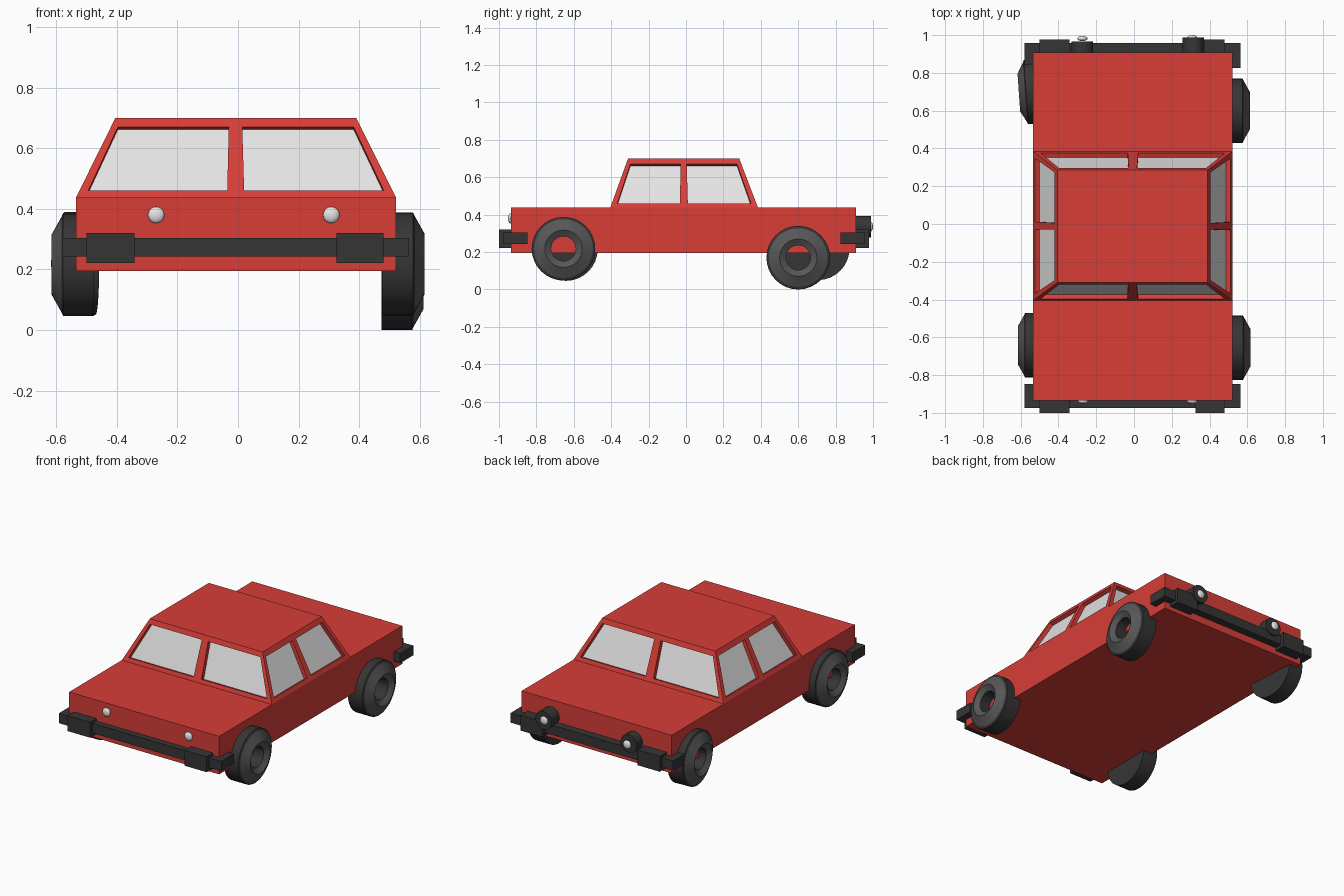
import bpy, bmesh, math
from mathutils import Vector, Matrix

if "Cube" in bpy.data.objects:
    bpy.data.objects.remove(bpy.data.objects["Cube"])


def material(name, r, g, b):
    m = bpy.data.materials.new(name)
    m.diffuse_color = (r, g, b, 1)
    m.use_nodes = True
    m.node_tree.nodes["Principled BSDF"].inputs["Base Color"].default_value = m.diffuse_color
    return m


RED = material("red paint", 0.68, 0.048, 0.039)
DARK = material("dark rubber", 0.036, 0.036, 0.036)
GREY = material("hub grey", 0.095, 0.095, 0.095)
GLASS = material("pale glass", 0.78, 0.78, 0.78)


def finish(name, bm, mats, smooth=False):
    bmesh.ops.recalc_face_normals(bm, faces=bm.faces)
    me = bpy.data.meshes.new(name)
    bm.to_mesh(me)
    bm.free()
    ob = bpy.data.objects.new(name, me)
    bpy.context.collection.objects.link(ob)
    for m in mats:
        me.materials.append(m)
    if smooth:
        bpy.ops.object.select_all(action='DESELECT')
        ob.select_set(True)
        bpy.context.view_layer.objects.active = ob
        bpy.ops.object.shade_smooth_by_angle(angle=math.radians(28))
    return ob


def box(name, lo, hi, mat):
    lo, hi = Vector(lo), Vector(hi)
    bm = bmesh.new()
    bmesh.ops.create_cube(bm, size=1, matrix=Matrix.Translation((lo + hi) / 2)
                          @ Matrix.Diagonal((*(hi - lo), 1)))
    return finish(name, bm, [mat])


# Body shell
X0, X1, ZB, ZT = -0.535, 0.522, 0.195, 0.437
box("body", (X0, -0.935, ZB), (X1, 0.908, ZT), RED)

# Cabin: tapered, with two recessed windows in each wall
low = [Vector(p) for p in ((X0, -0.405, ZT), (X1, -0.405, ZT), (X1, 0.385, ZT), (X0, 0.385, ZT))]
top = [Vector(p) for p in ((-0.405, -0.31, 0.70), (0.39, -0.31, 0.70),
                           (0.39, 0.285, 0.70), (-0.405, 0.285, 0.70))]
bm = bmesh.new()


def quad(points, index=0):
    f = bm.faces.new([bm.verts.new(p) for p in points])
    f.material_index = index


for i in range(4):
    a, b, c, d = low[i], low[(i + 1) % 4], top[(i + 1) % 4], top[i]
    inward = (b - a).cross(d - a).normalized() * -0.025
    m = 0.028 if i % 2 == 0 else 0.038
    us, vs = (0, m, 0.472, 0.526, 1 - m, 1), (0, 0.09, 0.886, 1)
    grid = [[a.lerp(b, u).lerp(d.lerp(c, u), v) for u in us] for v in vs]
    for r in range(3):
        for k in range(5):
            q = [grid[r][k], grid[r][k + 1], grid[r + 1][k + 1], grid[r + 1][k]]
            if r == 1 and k in (1, 3):
                deep = [p + inward for p in q]
                quad(deep, 1)
                for j in range(4):
                    n = (j + 1) % 4
                    quad([q[j], q[n], deep[n], deep[j]])
            else:
                quad(q)
quad(top)
bmesh.ops.remove_doubles(bm, verts=bm.verts, dist=1e-5)
finish("cabin", bm, [RED, GLASS])


# Bumpers: bar, wrapped ends and two pads
def bumper(name, inner, outer, pad, end):
    def piece(part, xa, xb, ya, yb, za, zb):
        box(name + part, (xa, min(ya, yb), za), (xb, max(ya, yb), zb), DARK)
    piece("_bar", -0.58, 0.565, inner, outer, 0.242, 0.304)
    piece("_left_end", -0.58, X0, end, inner, 0.242, 0.304)
    piece("_right_end", X1, 0.565, end, inner, 0.242, 0.304)
    piece("_left_pad", -0.50, -0.342, inner, pad, 0.222, 0.32)
    piece("_right_pad", 0.325, 0.48, inner, pad, 0.222, 0.32)


bumper("front_bumper", -0.935, -0.975, -1.0, -0.847)
bumper("rear_bumper", 0.908, 0.957, 0.978, 0.825)


# Lamps: flattened round lenses, with round housings at the rear
def lens(name, x, y, z):
    bm = bmesh.new()
    bmesh.ops.create_uvsphere(bm, u_segments=20, v_segments=12, radius=1,
                              matrix=Matrix.Translation((x, y, z))
                              @ Matrix.Diagonal((0.027, 0.014, 0.027, 1)))
    finish(name, bm, [GLASS], True)


def housing(name, x, y0, y1, z):
    bm = bmesh.new()
    bmesh.ops.create_cone(bm, cap_ends=True, segments=24, radius1=0.057, radius2=0.057,
                          depth=y1 - y0, matrix=Matrix.Translation((x, (y0 + y1) / 2, z))
                          @ Matrix.Rotation(math.pi / 2, 4, 'X'))
    finish(name, bm, [DARK], True)


lens("left_headlamp", -0.27, -0.938, 0.38)
lens("right_headlamp", 0.308, -0.938, 0.38)
housing("left_tail_housing", -0.273, 0.90, 0.967, 0.336)
housing("right_tail_housing", 0.313, 0.90, 0.988, 0.336)
lens("left_tail_lamp", -0.273, 0.982, 0.336)
lens("right_tail_lamp", 0.308, 0.986, 0.336)

# Wheels: lathed cup, closed on the inside, open dished hub outside
PROFILE = [(0.0, 0.0), (0.17, 0.0), (0.17, 0.102), (0.157, 0.108),
           (0.10, 0.14), (0.066, 0.118), (0.066, 0.004)]


def wheel(name, side, x, y, z, yaw=0.0):
    bm = bmesh.new()
    vs = [bm.verts.new((side * h, r, 0)) for r, h in PROFILE]
    es = [bm.edges.new(p) for p in zip(vs, vs[1:])]
    bmesh.ops.spin(bm, geom=vs + es, cent=(0, 0, 0), axis=(1, 0, 0),
                   angle=math.tau, steps=32)
    bmesh.ops.remove_doubles(bm, verts=bm.verts, dist=1e-5)
    # Hub colour on the dished outer rings
    for f in bm.faces:
        if abs(f.calc_center_median().x) > 0.109:
            f.material_index = 1
    bmesh.ops.transform(bm, verts=bm.verts, matrix=Matrix.Translation((x, y, z))
                        @ Matrix.Rotation(yaw, 4, 'Z'))
    finish(name, bm, [DARK, GREY], True)


wheel("front_right_wheel", 1, 0.476, -0.655, 0.218)
wheel("front_left_wheel", -1, -0.475, -0.642, 0.216)
wheel("rear_right_wheel", 1, 0.473, 0.60, 0.17)
wheel("rear_left_wheel", -1, -0.47, 0.705, 0.22, math.radians(4))
